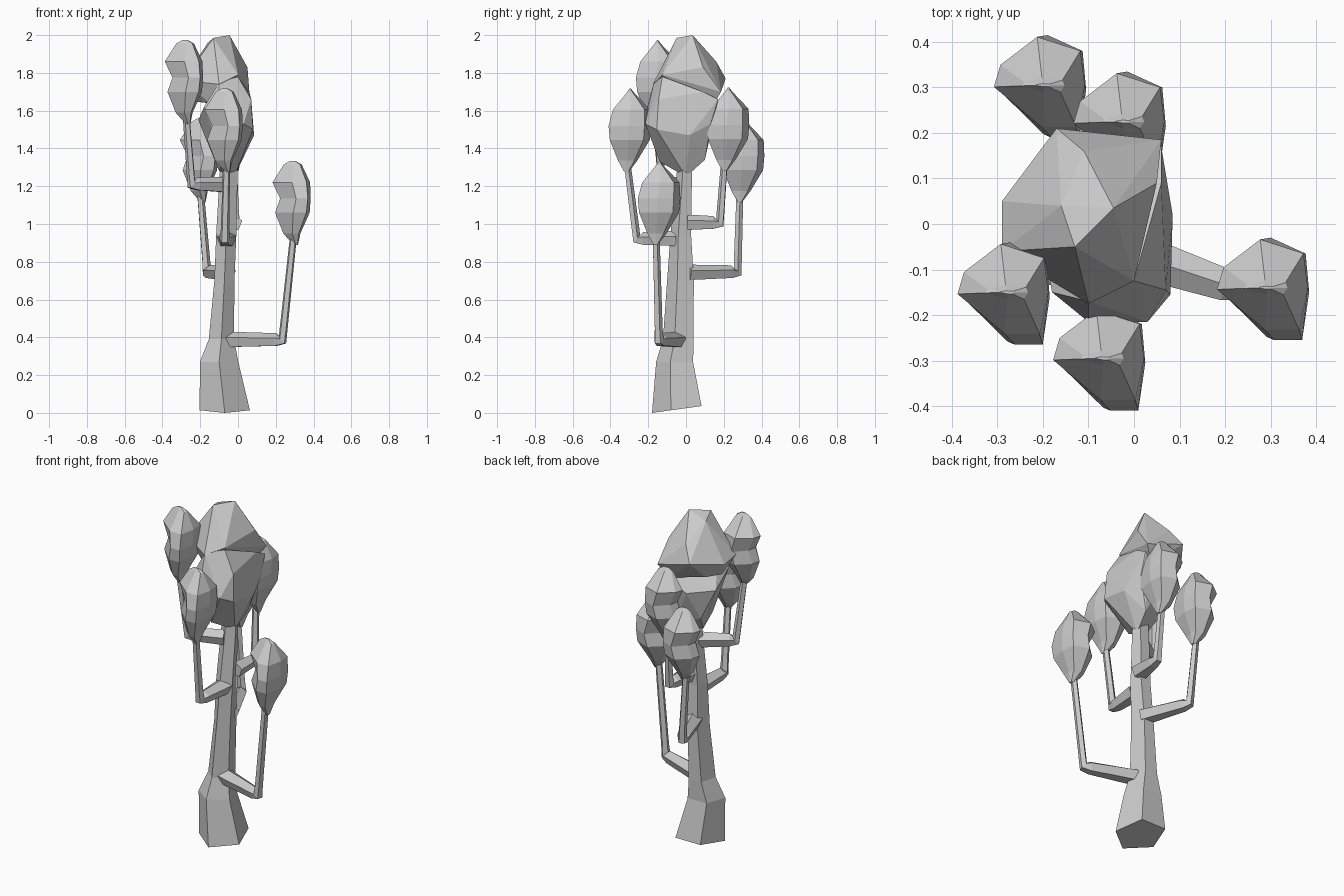
import bpy, bmesh
from math import sin, cos, pi
from mathutils import Vector

default_cube = bpy.data.objects.get("Cube")
if default_cube:
    bpy.data.objects.remove(default_cube, do_unlink=True)

# One plain grey for the whole tree
grey = bpy.data.materials.new("plain_grey")
grey.use_nodes = True
colour = (.6, .6, .6, 1)
grey.diffuse_color = colour
grey.node_tree.nodes["Principled BSDF"].inputs["Base Color"].default_value = colour


def link_mesh(name, mesh, location=(0, 0, 0)):
    """Place a mesh in the scene as a named object."""
    obj = bpy.data.objects.new(name, mesh)
    obj.location = location
    bpy.context.scene.collection.objects.link(obj)
    return obj


def finish(name, bm):
    """Turn a bmesh into a flat shaded grey mesh."""
    bmesh.ops.recalc_face_normals(bm, faces=bm.faces[:])
    mesh = bpy.data.meshes.new(name)
    bm.to_mesh(mesh)
    bm.free()
    mesh.materials.append(grey)
    return mesh


def skin(name, rings):
    """Bridge rings of points into a closed, capped skin."""
    bm = bmesh.new()
    loops = [[bm.verts.new(point) for point in ring] for ring in rings]
    count = len(loops[0])
    for low, high in zip(loops, loops[1:]):
        for i in range(count):
            j = (i + 1) % count
            bm.faces.new((low[i], low[j], high[j], high[i]))
    bm.faces.new(loops[0][::-1])
    bm.faces.new(loops[-1])
    return finish(name, bm)


def pentagon(centre_x, centre_y, z, radius_x, radius_y, tilt=0):
    """Five-sided ring with a corner in front; tilt raises its back edge."""
    angles = [-pi / 2 + 2 * pi * i / 5 for i in range(5)]
    return [(centre_x + radius_x * cos(a), centre_y + radius_y * sin(a),
             z + tilt * sin(a)) for a in angles]


def branch(name, root, elbow, top):
    """Thick arm out of the trunk, then a thin upright stem."""
    root, elbow, top = Vector(root), Vector(elbow), Vector(top)
    out = (elbow - root).normalized()
    stem = (top - elbow).normalized()
    side = out.cross(Vector((0, 0, 1))).normalized()
    # Position, direction, half width and half height of each section
    sections = [
        (root, out, .055, .045),
        (elbow - out * .035, out, .037, .037),
        (elbow, (out + stem).normalized(), .027, .029),
        (elbow + stem * .06, stem, .023, .022),
        (top, stem, .02, .019),
    ]
    rings = []
    for centre, along, width, height in sections:
        normal = side.cross(along)
        angles = [pi / 2 + 2 * pi * i / 5 for i in range(5)]
        rings.append([centre + side * width * cos(a) + normal * height * sin(a)
                      for a in angles])
    return link_mesh(name, skin(name, rings))


def hull(name, points):
    """Faceted convex lump around a handful of points."""
    bm = bmesh.new()
    for point in points:
        bm.verts.new(point)
    result = bmesh.ops.convex_hull(bm, input=bm.verts[:])
    loose = set(result["geom_interior"]) | set(result["geom_unused"])
    bmesh.ops.delete(bm, geom=[g for g in loose if isinstance(g, bmesh.types.BMVert)],
                     context="VERTS")
    return link_mesh(name, finish(name, bm))


# Five-sided trunk with a flared foot
trunk_rings = [
    (-.07, -.035, .02, .14, .145, .02),
    (-.1, -.05, .27, .107, .108),
    (-.088, -.032, .39, .07, .09),
    (-.072, -.022, .7, .056, .078),
    (-.062, -.022, .95, .056, .06),
    (-.05, -.005, 1.25, .05, .045),
    (-.05, -.005, 1.36, .045, .04),
]
link_mesh("trunk", skin("trunk", [pentagon(*ring) for ring in trunk_rings]))

# Foliage clump: one seven-sided outline, scaled and shifted up its height
outline = [(-.105, -.01), (.005, -.11), (.085, -.11), (.105, -.005),
           (.095, .08), (-.005, .115), (-.09, .045)]
# Shift in x and y, height, scale in x and y
clump_rings = [
    (.02, -.015, 0, .12, .1),
    (0, -.01, .06, .43, .45),
    (.003, 0, .17, .87, .94),
    (.019, 0, .245, .77, 1),
    (-.003, .01, .33, .95, .88),
    (.005, .005, .425, .45, .14),
    (.005, .005, .443, .15, .03),
]
clump = skin("foliage_clump", [
    [(dx + x * sx, dy + y * sy, z) for x, y in outline]
    for dx, dy, z, sx, sy in clump_rings])

# Branches: root, elbow and stem top, then the clump position
limbs = {
    "left": ((-.05, -.05, .385), (.235, -.145, .385), (.295, -.16, .95), (.285, -.145, .89)),
    "front": ((-.06, -.05, .92), (-.07, -.262, .92), (-.06, -.315, 1.34), (-.075, -.3, 1.275)),
    "right": ((-.07, -.03, 1.205), (-.245, -.125, 1.21), (-.275, -.165, 1.59), (-.285, -.155, 1.53)),
    "back": ((-.03, .01, 1.005), (-.015, .18, 1.005), (-.025, .205, 1.34), (-.03, .22, 1.28)),
    "back_right": ((-.06, .01, .74), (-.165, .272, .745), (-.2, .285, 1.17), (-.205, .3, 1.115)),
}
for label, (root, elbow, top, position) in limbs.items():
    branch(label + "_branch", root, elbow, top)
    link_mesh(label + "_foliage", clump, position)

# Main crown: a broad lower lump joined with a leaning upper lump
crown = hull("crown", [
    (-.02, 0, 1.25), (-.1, -.02, 1.28), (-.08, -.14, 1.33), (0, .1, 1.34),
    (-.14, .06, 1.38), (.03, -.215, 1.53), (.08, -.155, 1.5), (.085, .02, 1.47),
    (.06, .13, 1.53), (.06, .17, 1.66), (-.1, -.215, 1.58), (-.18, -.15, 1.62),
    (-.21, .02, 1.55), (-.1, .14, 1.55), (.07, -.145, 1.66), (0, -.125, 1.78),
    (-.1, -.17, 1.75), (.06, .09, 1.7),
])
upper = hull("crown_top_helper", [
    (-.045, .035, 2), (-.13, -.05, 1.985), (-.16, .04, 1.96), (-.11, .16, 1.86),
    (-.17, .21, 1.77), (-.29, .05, 1.74), (-.29, -.06, 1.76), (.05, .09, 1.83),
    (.06, .185, 1.7), (0, -.125, 1.79), (-.1, -.175, 1.74), (-.15, -.1, 1.64),
    (-.2, .1, 1.66), (-.24, 0, 1.65), (0, .14, 1.62),
])
union = crown.modifiers.new("join_lumps", "BOOLEAN")
union.operation = "UNION"
union.solver = "EXACT"
union.object = upper
upper.hide_render = True
upper.hide_set(True)
